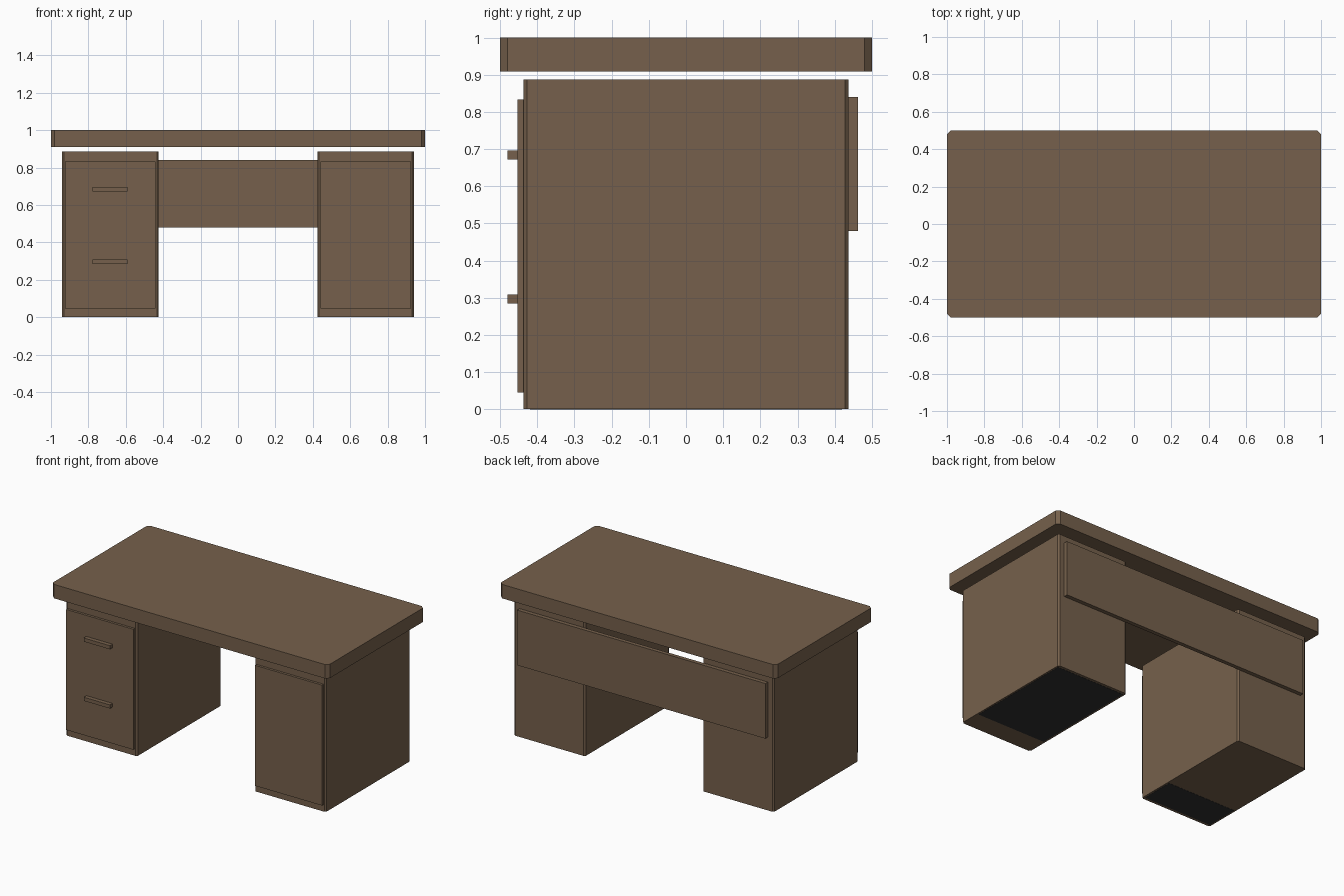
import bpy
import bmesh

cube = bpy.data.objects.get("Cube")
if cube:
    bpy.data.objects.remove(cube, do_unlink=True)


def material(name, colour):
    mat = bpy.data.materials.new(name)
    mat.use_nodes = True
    mat.diffuse_color = colour
    mat.node_tree.nodes["Principled BSDF"].inputs["Base Color"].default_value = colour
    return mat


wood = material("brown_wood", (0.18, 0.118, 0.072, 1))
black = material("black_base", (0.03, 0.03, 0.03, 1))


def box(name, x, y, z, chamfer=0, mat=wood):
    """Box from (min, max) ranges, with optionally chamfered vertical edges."""
    bm = bmesh.new()
    bmesh.ops.create_cube(bm, size=1)
    for v in bm.verts:
        v.co = [r[0] if c < 0 else r[1] for c, r in zip(v.co, (x, y, z))]
    if chamfer:
        upright = [e for e in bm.edges
                   if abs(e.verts[0].co.z - e.verts[1].co.z) > 0.01]
        bmesh.ops.bevel(bm, geom=upright, offset=chamfer, segments=1,
                        affect='EDGES')
    mesh = bpy.data.meshes.new(name)
    bm.to_mesh(mesh)
    bm.free()
    mesh.materials.append(mat)
    obj = bpy.data.objects.new(name, mesh)
    bpy.context.collection.objects.link(obj)
    return obj


# Desktop, floating just above the pedestals
box("desktop", (-1, 1), (-0.5, 0.5), (0.909, 1), 0.02)

# Pedestals with raised front panels and black undersides
for side, s, base_depth in (("right", -1, (-0.42, -0.2)),
                            ("left", 1, (-0.3, 0.42))):
    box(side + "_pedestal", sorted((s * 0.424, s * 0.94)),
        (-0.437, 0.437), (0.001, 0.887), 0.01)
    box(side + "_front_panel", sorted((s * 0.44, s * 0.925)),
        (-0.453, -0.43), (0.046, 0.833))
    box(side + "_base_plate", sorted((s * 0.435, s * 0.93)),
        base_depth, (0, 0.002), mat=black)

# Handles on the right pedestal
for level, z in (("lower", 0.285), ("upper", 0.672)):
    box(level + "_handle", (-0.779, -0.59), (-0.48, -0.45), (z, z + 0.024))

# Back panel joining the pedestals
box("back_panel", (-0.898, 0.898), (0.437, 0.463), (0.48, 0.84))
